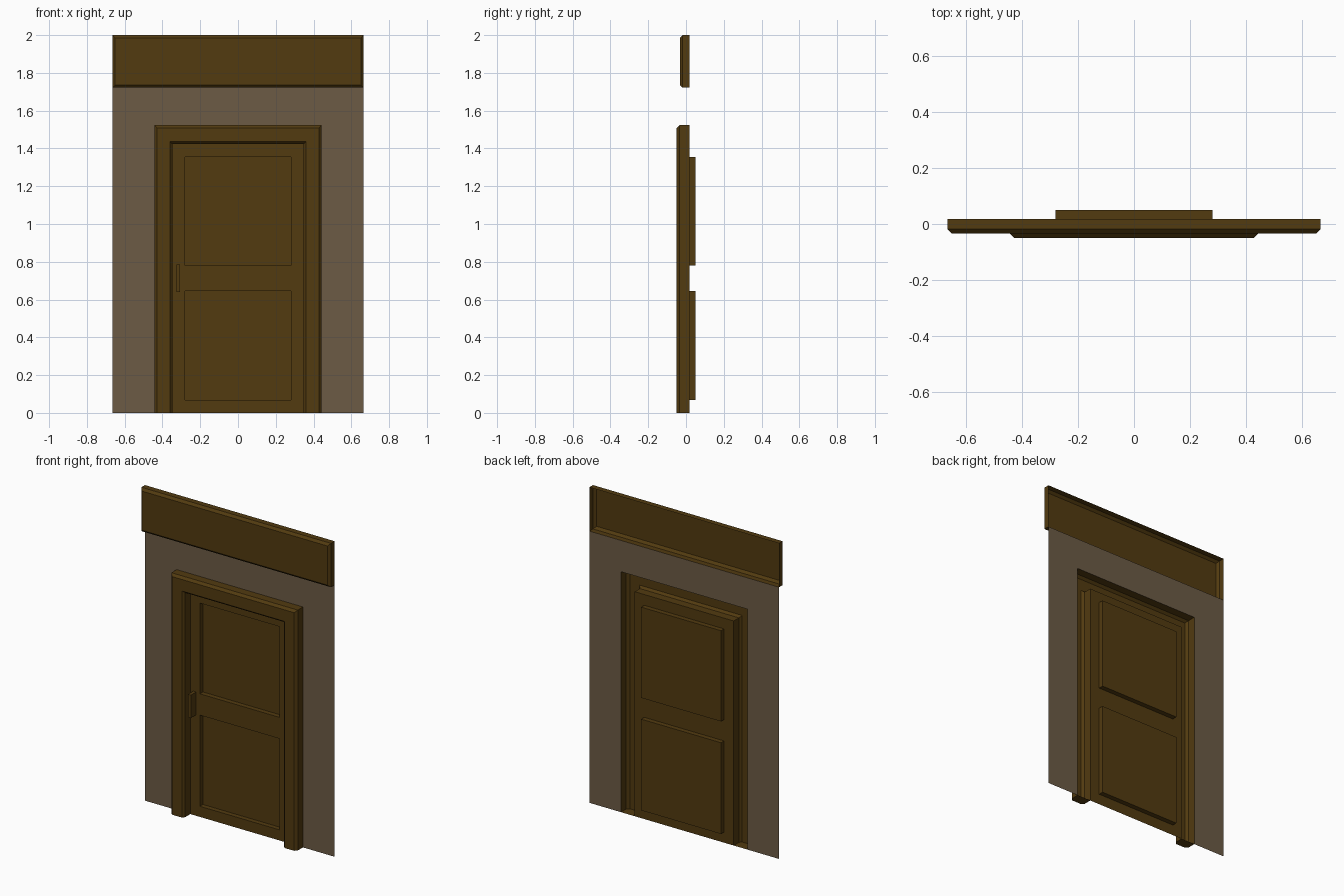
import bpy, bmesh

if "Cube" in bpy.data.objects:
    bpy.data.objects.remove(bpy.data.objects["Cube"])

# Depths: leaf/wall plane, panel backs, fronts of the header and the casing
BACK, PANEL_BACK, HEAD_FRONT, CASE_FRONT = 0.018, 0.049, -0.033, -0.049
CHAMFER = 0.015


def material(name, rgb):
    m = bpy.data.materials.new(name)
    m.diffuse_color = (*rgb, 1)
    m.use_nodes = True
    m.node_tree.nodes["Principled BSDF"].inputs["Base Color"].default_value = m.diffuse_color
    return m


wood = material("dark_wood", (0.085, 0.043, 0.005))
plaster = material("plaster", (0.15, 0.105, 0.06))


def finish(name, bm, mat):
    me = bpy.data.meshes.new(name)
    bm.to_mesh(me)
    bm.free()
    me.materials.append(mat)
    ob = bpy.data.objects.new(name, me)
    bpy.context.collection.objects.link(ob)
    return ob


def arch(name, profile, mat, caps=False):
    """Sweep (half width, top, y) profile points round a doorway."""
    bm = bmesh.new()
    rows = [[bm.verts.new(p) for p in ((-x, y, 0), (-x, y, z), (x, y, z), (x, y, 0))]
            for x, z, y in profile]
    for r, s in zip(rows, rows[1:]):
        for k in range(3):
            bm.faces.new((r[k], s[k], s[k + 1], r[k + 1]))
    if caps:
        bm.faces.new([r[0] for r in reversed(rows)])
        bm.faces.new([r[3] for r in rows])
    return finish(name, bm, mat)


def box(name, x0, x1, y0, y1, z0, z1, mat, open_back=False, chamfer=0):
    bm = bmesh.new()
    bmesh.ops.create_cube(bm, size=1)
    for v in bm.verts:
        v.co = ((x0, x1)[v.co.x > 0], (y0, y1)[v.co.y > 0], (z0, z1)[v.co.z > 0])
    if open_back:
        bm.normal_update()
        bmesh.ops.delete(bm, geom=[f for f in bm.faces if f.normal.y > 0.9],
                         context='FACES')
    if chamfer:
        edges = [e for e in bm.edges if all(abs(v.co.y - y0) < 1e-5 for v in e.verts)]
        bmesh.ops.bevel(bm, geom=edges, offset=chamfer, segments=1, affect='EDGES')
    return finish(name, bm, mat)


# Thin wall sheet with the doorway cut out
arch("wall", [(0.665, 1.722, BACK), (0.443, 1.524, BACK)], plaster)

# Hollow casing, chamfered on its outer and inner front edges
arch("door_casing", [
    (0.443, 1.524, BACK),
    (0.443, 1.524, CASE_FRONT + CHAMFER),
    (0.428, 1.509, CASE_FRONT),
    (0.360, 1.436, CASE_FRONT),
    (0.347, 1.423, CASE_FRONT + CHAMFER),
    (0.347, 1.423, BACK)], wood, caps=True)

# Header board, hollow at the back
box("header", -0.665, 0.665, HEAD_FRONT, BACK, 1.722, 2.0, wood,
    open_back=True, chamfer=CHAMFER)

# Door leaf sheet with two panels pushed backwards
bm = bmesh.new()
xs = (-0.347, -0.28, 0.28, 0.347)
zs = (0, 0.067, 0.645, 0.78, 1.355, 1.423)
grid = [[bm.verts.new((x, BACK, z)) for x in xs] for z in zs]
panels = []
for j in range(len(zs) - 1):
    for i in range(len(xs) - 1):
        f = bm.faces.new((grid[j][i], grid[j][i + 1], grid[j + 1][i + 1], grid[j + 1][i]))
        if i == 1 and j in (1, 3):
            panels.append(f)
for f in bmesh.ops.extrude_discrete_faces(bm, faces=panels)["faces"]:
    for v in f.verts:
        v.co.y = PANEL_BACK
finish("door_leaf", bm, wood)

# Upright pull handle
box("handle", -0.326, -0.306, -0.035, BACK, 0.64, 0.785, wood)
